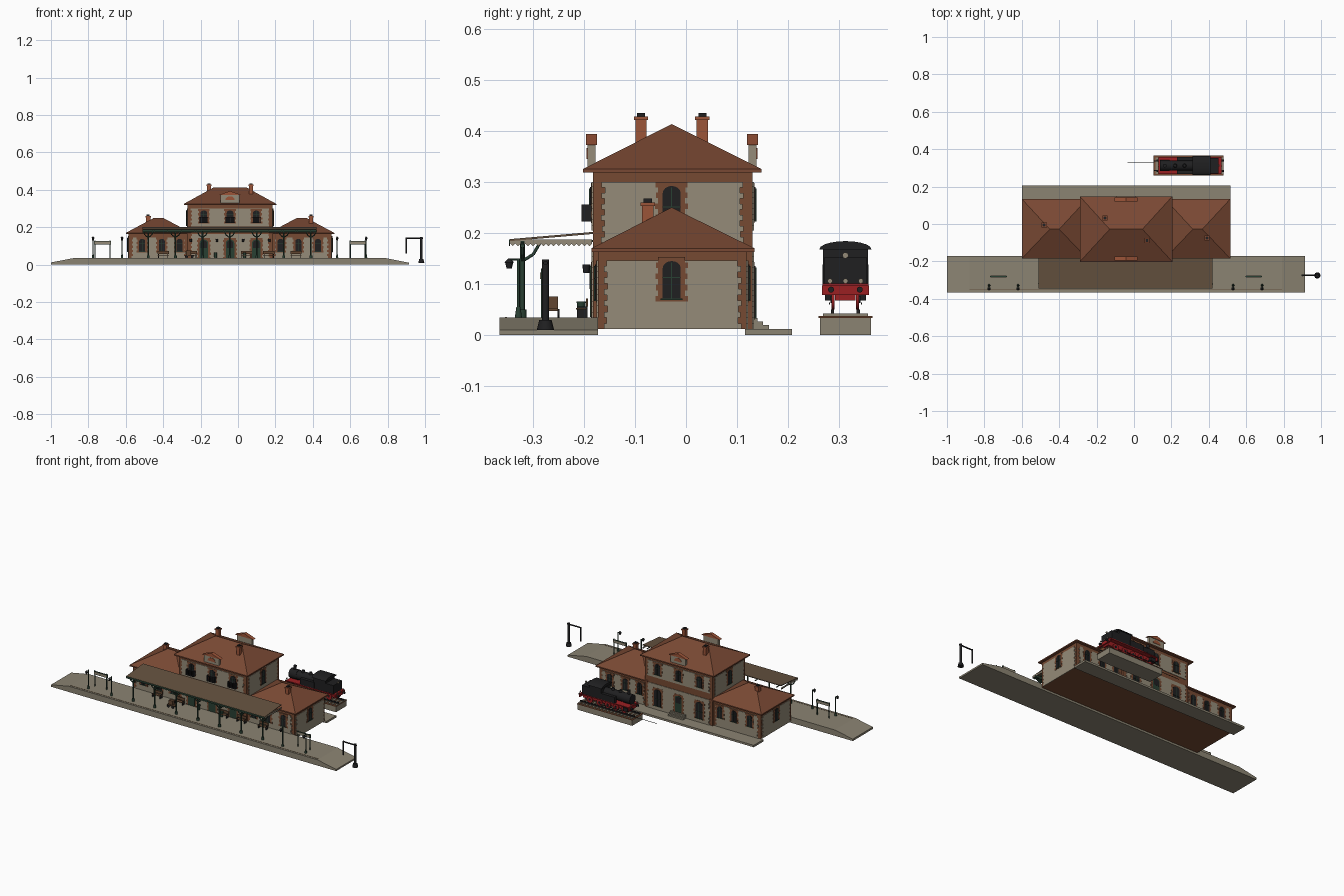
import bpy, bmesh, math, random
from mathutils import Vector

random.seed(4)
cube = bpy.data.objects.get("Cube")
if cube:
    bpy.data.objects.remove(cube)

def material(name, r, g, b):
    mat = bpy.data.materials.new(name)
    mat.use_nodes = True
    mat.diffuse_color = (r, g, b, 1)
    mat.node_tree.nodes["Principled BSDF"].inputs["Base Color"].default_value = (r, g, b, 1)
    return mat

STUCCO = material("grey stucco", .30, .26, .19)
STONE = material("platform stone", .26, .23, .17)
ROOF = material("roof tile", .19, .065, .033)
BRICK = material("brown brick", .18, .068, .032)
CLAY = material("orange clay", .33, .09, .04)
IRON = material("black iron", .014, .014, .015)
GREEN = material("dark green paint", .022, .05, .032)
RED = material("red paint", .33, .014, .016)
CANVAS = material("canopy brown", .13, .085, .05)
WOOD = material("wood", .12, .06, .03)

class Part:
    """One object gathered from simple solids."""
    def __init__(self, name, *mats):
        self.name, self.mats, self.bm = name, mats, bmesh.new()

    def prism(self, pts, frame, d0, d1, m=0):
        low, high = ([self.bm.verts.new(frame(u, v, d)) for u, v in pts] for d in (d0, d1))
        faces = [self.bm.faces.new(low[::-1]), self.bm.faces.new(high)]
        for i in range(len(pts)):
            faces.append(self.bm.faces.new((low[i-1], low[i], high[i], high[i-1])))
        for f in faces:
            f.material_index = m

    def box(self, x0, x1, y0, y1, z0, z1, m=0):
        self.prism([(x0, y0), (x1, y0), (x1, y1), (x0, y1)], lambda u, v, d: (u, v, d), z0, z1, m)

    def rod(self, a, b, r0, r1=None, m=0, n=10):
        a, b = Vector(a), Vector(b)
        rot = (b - a).to_track_quat('Z', 'Y').to_matrix().to_4x4()
        rot.translation = (a + b) / 2
        new = bmesh.ops.create_cone(self.bm, cap_ends=True, segments=n, radius1=r0,
                                    radius2=r0 if r1 is None else r1, depth=(b - a).length, matrix=rot)
        for f in {f for v in new["verts"] for f in v.link_faces}:
            f.material_index, f.smooth = m, len(f.verts) == 4

    def done(self):
        bmesh.ops.recalc_face_normals(self.bm, faces=self.bm.faces)
        mesh = bpy.data.meshes.new(self.name)
        self.bm.to_mesh(mesh)
        self.bm.free()
        for mat in self.mats:
            mesh.materials.append(mat)
        bpy.context.collection.objects.link(bpy.data.objects.new(self.name, mesh))

def facing(axis, pos, sign):
    if axis == "y":
        return lambda u, v, d: (u, pos + sign * d, v)
    return lambda u, v, d: (pos + sign * d, u, v)

def along_x(u, v, d):
    return (d, u, v)

def toothed(u0, u1, z0, z1, amp=.006):
    rows = max(2, round((z1 - z0) / .011))
    def side(u, sign):
        pts = []
        for i in range(rows):
            uu = u + sign * amp * (i % 2 + random.uniform(-.2, .2))
            pts += [(uu, z0 + (z1 - z0) * i / rows), (uu, z0 + (z1 - z0) * (i + 1) / rows)]
        return pts
    return side(u1, -1) + side(u0, 1)[::-1]

def arch(u, z0, z1, w, rise=.4):
    spring = z1 - w * rise
    curve = [(u + w / 2 * math.cos(t * math.pi / 8), spring + w * rise * math.sin(t * math.pi / 8))
             for t in range(9)]
    return [(u - w / 2, z0), (u + w / 2, z0)] + curve

MID = -.0425      # building axis
RIDGE = -.028     # ridge line
walls = Part("brick_walls", BRICK)
plaster = Part("stucco_panels", STUCCO)
surrounds = Part("brick_window_surrounds", BRICK)
windows = Part("windows", IRON, GREEN)
doors = Part("doors", GREEN, IRON, STUCCO)

def opening(frame, u, z0, z1, w, door=False):
    surrounds.prism(toothed(u - w / 2 - .014, u + w / 2 + .014, z0 - .006, z1 + .008, .005), frame, 0, .004)
    if door:
        doors.prism(arch(u, z0, z1, w), frame, 0, .006)
        doors.prism(arch(u, z0 + (z1 - z0) * .55, z1 - .006, w * .75), frame, 0, .007, 1)
        return
    windows.prism(arch(u, z0, z1, w), frame, 0, .006)
    bars = [(u - .001, u + .001, z0, z1 - .003), (u - w / 2, u + w / 2, z0 + .04, z0 + .042),
            (u - w / 2 - .004, u + w / 2 + .004, z0 - .003, z0)]
    for a, b, c, d in bars:
        windows.prism([(a, c), (b, c), (b, d), (a, d)], frame, 0, .008, 1)

# Walls with peeling stucco
walls.box(-.585, .5, -.172, .118, .012, .166)
walls.box(-.27, .185, -.182, .13, .012, .32)
for y, yc, sign in ((-.172, -.182, -1), (.118, .13, 1)):
    wing, centre = facing("y", y, sign), facing("y", yc, sign)
    for s in (-1, 1):
        inner, outer = sorted((MID + s * .24, MID + s * .525))
        plaster.prism(toothed(inner, outer, .012, .146), wing, 0, .003)
        for off in (.47, .365, .27):
            opening(wing, MID + s * off, .07, .138, .032)
    plaster.prism(toothed(-.252, .167, .012, .165), centre, 0, .003)
    plaster.prism(toothed(-.252, .167, .205, .3), centre, 0, .003)
    for off in (-.14, 0, .14):
        opening(centre, MID + off, .225, .29, .036)
        opening(centre, MID + off, .036, .135, .045, door=sign < 0 or off == 0)
for xw, xc, sign in ((.5, .185, 1), (-.585, -.27, -1)):
    wing, centre = facing("x", xw, sign), facing("x", xc, sign)
    plaster.prism(toothed(-.16, .108, .012, .146), wing, 0, .003)
    plaster.prism(toothed(-.165, .112, .16, .3), centre, 0, .003)
    opening(wing, RIDGE, .072, .145, .035)
    opening(centre, RIDGE, .21, .292, .035)
for part in (walls, plaster, surrounds, windows, doors):
    part.done()

# Hipped roofs
def hip_roof(name, x0, x1, y0, y1, eave, ridge0, ridge1, top):
    roof = Part(name, ROOF)
    roof.box(x0, x1, y0, y1, eave - .007, eave)
    v = [roof.bm.verts.new(p) for p in ((x0, y0, eave), (x1, y0, eave), (x1, y1, eave), (x0, y1, eave),
                                        (ridge0, RIDGE, top), (ridge1, RIDGE, top))]
    for ids in ((0, 1, 5, 4), (1, 2, 5), (2, 3, 4, 5), (3, 0, 4)):
        roof.bm.faces.new([v[i] for i in ids])
    roof.done()

hip_roof("centre_roof", -.29, .205, -.202, .148, .325, -.13, .045, .413)
hip_roof("left_wing_roof", .165, .515, -.185, .134, .17, .315, .365, .25)
hip_roof("right_wing_roof", -.6, -.25, -.185, .134, .17, -.45, -.4, .25)

# Chimneys
chimneys = Part("chimneys", CLAY, IRON)
for x, y, z0, z1 in ((-.155, .032, .34, .428), (.07, -.088, .34, .428),
                     (-.48, -.005, .2, .26), (.39, -.075, .2, .26)):
    chimneys.box(x - .011, x + .011, y - .011, y + .011, z0, z1)
    chimneys.box(x - .014, x + .014, y - .014, y + .014, z1 - .007, z1)
    chimneys.box(x - .008, x + .008, y - .008, y + .008, z1, z1 + .007, 1)
chimneys.done()

# Roof parapets on both long sides
parapets = Part("parapets", STUCCO, CLAY)
for y, sign in ((-.185, -1), (.13, 1)):
    frame = facing("y", y, sign)
    parapets.prism([(MID - .05, .32), (MID + .05, .32), (MID + .05, .372), (MID - .05, .372)], frame, -.008, .008)
    parapets.prism([(MID - .062, .372), (MID + .062, .372), (MID, .394)], frame, -.011, .011, 1)
    parapets.prism(arch(MID, .345, .366, .05), frame, 0, .01, 1)
parapets.done()

# Window balconies
balconies = Part("balconies", IRON)
for off in (-.14, 0, .14):
    x = MID + off
    balconies.box(x - .026, x + .026, -.204, -.182, .222, .226)
    balconies.box(x - .026, x + .026, -.204, -.202, .252, .256)
    for i in range(11):
        xx = x - .025 + i * .005
        balconies.box(xx - .001, xx + .001, -.204, -.202, .225, .253)
    for s in (-.025, .025):
        balconies.box(x + s - .001, x + s + .001, -.204, -.182, .225, .256)
balconies.done()

# Platform, back pavement and steps
platform = Part("platform", STONE)
profile = [(-1, 0), (.915, 0), (.915, .01), (.79, .035), (-.88, .035), (-1, .012)]
platform.prism(profile, facing("y", 0, 1), -.365, -.172)
platform.done()
edge = Part("platform_edge_line", CANVAS)
edge.box(-.88, .79, -.354, -.35, .035, .036)
edge.done()
pavement = Part("back_pavement", STONE)
pavement.box(-.6, .515, .115, .207, 0, .012)
for i in range(3):
    pavement.box(MID - .05, MID + .05, .12, .162 - i * .011, .012, .02 + i * .007)
pavement.done()

# Platform canopy
canopy = Part("canopy", CANVAS, GREEN, STUCCO)
canopy.prism([(-.344, .184), (-.182, .198), (-.182, .202), (-.344, .188)], along_x, -.51, .42)
canopy.box(-.51, .42, -.324, -.316, .172, .184, 1)
def scallops(u0, u1, count):
    step = (u1 - u0) / count
    pts = [(u1, .187), (u0, .187)]
    for i in range(count):
        pts += [(u0 + i * step, .179), (u0 + (i + .5) * step, .174)]
    return pts + [(u1, .179)]
canopy.prism(scallops(-.51, .42, 90), facing("y", -.344, -1), 0, .002, 1)
for x in (-.51, .418):
    canopy.prism(scallops(-.344, -.184, 16), along_x, x, x + .002, 2)
canopy.done()
posts = Part("canopy_posts", GREEN)
for i in range(7):
    x = -.48 + i * .145
    posts.rod((x, -.32, .035), (x, -.32, .05), .008)
    posts.rod((x, -.32, .05), (x, -.32, .184), .0045)
    for dx, dy in ((-.03, 0), (.03, 0), (0, .035)):
        posts.rod((x, -.32, .145), (x + dx * .6, -.32 + dy * .6, .158), .003, n=6)
        posts.rod((x + dx * .6, -.32 + dy * .6, .158), (x + dx, -.32 + dy, .182), .003, n=6)
    posts.box(x - .002, x + .002, -.34, -.182, .182, .186)
posts.done()

# Lamps and name boards without lettering
lamps = Part("platform_lamps", GREEN, IRON)
for x in (-.775, -.62, .53, .685):
    lamps.rod((x, -.328, .035), (x, -.328, .15), .003, n=8)
    lamps.rod((x, -.328, .035), (x, -.328, .055), .007, .004)
    lamps.rod((x, -.328, .148), (x, -.346, .148), .002, n=6)
    lamps.rod((x, -.346, .13), (x, -.346, .142), .005, .008, 1, 6)
    lamps.rod((x, -.346, .142), (x, -.346, .15), .01, .002, 1, 6)
for off in (-.21, -.07, .07, .21):
    lamps.rod((MID + off, -.195, .122), (MID + off, -.195, .138), .006, .008, 1, 6)
lamps.done()
boards = Part("station_boards", GREEN, STUCCO)
for x in (-.725, .64):
    boards.box(x - .045, x + .045, -.284, -.278, .107, .126)
    boards.box(x - .042, x + .042, -.286, -.276, .11, .123, 1)
    for s in (-.04, .04):
        boards.rod((x + s, -.281, .035), (x + s, -.281, .13), .003, n=8)
boards.done()

# Benches, luggage and bins
benches = Part("benches", WOOD, IRON)
for x in (-.4, -.25, .045, .165, .31):
    benches.box(x - .03, x + .03, -.215, -.195, .05, .053)
    benches.box(x - .03, x + .03, -.196, -.192, .056, .072)
    for s in (-.025, .025):
        benches.box(x + s - .002, x + s + .002, -.213, -.193, .035, .056, 1)
benches.done()
luggage = Part("luggage_cart", WOOD, IRON)
luggage.box(-.285, -.235, -.275, -.25, .047, .052)
luggage.box(-.278, -.25, -.27, -.25, .052, .076)
for x in (-.275, -.245):
    for y in (-.277, -.251):
        luggage.rod((x, y, .043), (x, y + .003, .043), .008, m=1)
luggage.done()
bins = Part("bins", GREEN)
for x in (-.12, .035):
    bins.rod((x, -.205, .035), (x, -.205, .066), .007, .009)
bins.done()

# Water crane
crane = Part("water_crane", IRON)
crane.rod((.98, -.275, .01), (.98, -.275, .03), .017, .012)
crane.rod((.98, -.275, .03), (.98, -.275, .148), .007)
crane.rod((.99, -.275, .141), (.9, -.275, .141), .004)
crane.rod((.9, -.275, .144), (.9, -.275, .06), .005)
crane.done()

# Track section
track = Part("track", STONE, BRICK, IRON)
track.box(.108, .475, .262, .362, 0, .034)
track.box(.105, .478, .259, .365, .034, .037, 1)
for i in range(16):
    x = .115 + i * .0232
    track.box(x, x + .012, .268, .356, .037, .042)
for y in (.287, .337):
    track.box(.108, .475, y - .003, y + .003, .042, .05, 2)
track.rod((-.035, .33, .04), (.11, .33, .04), .0015, m=2, n=6)
track.done()

# Tank locomotive
loco = Part("locomotive", IRON, RED, STUCCO)
Y = .312
loco.box(.14, .46, Y - .02, Y + .02, .068, .098, 1)
loco.box(.135, .465, Y - .045, Y + .045, .096, .101, 1)
for x in (.132, .46):
    loco.box(x, x + .008, Y - .046, Y + .046, .079, .097, 1)
for end, sign in ((.132, -1), (.468, 1)):
    for s in (-.028, .028):
        loco.rod((end, Y + s, .089), (end + sign * .012, Y + s, .089), .006)
    for s in (-.03, 0, .03):
        loco.rod((end, Y + s, .106), (end + sign * .003, Y + s, .106), .005, m=2)
for x in (.18, .235, .29, .345, .41):
    for s in (-1, 1):
        loco.rod((x, Y + s * .021, .07), (x, Y + s * .027, .07), .02, m=1, n=16)
        loco.rod((x, Y + s * .027, .07), (x, Y + s * .029, .07), .007)
for s in (-.031, .031):
    loco.box(.18, .345, Y + s - .001, Y + s + .001, .06, .064)
    loco.box(.145, .178, Y + s - .009, Y + s + .009, .068, .09)
loco.rod((.145, Y, .132), (.33, Y, .132), .027, n=20)
loco.rod((.14, Y, .132), (.19, Y, .132), .029, n=20)
loco.rod((.165, Y, .155), (.165, Y, .183), .008, .01)
for x in (.22, .27):
    loco.rod((x, Y, .152), (x, Y, .17), .012, .008)
for s in (-.036, .036):
    loco.box(.23, .325, Y + s - .009, Y + s + .009, .101, .138)
loco.box(.32, .4, Y - .044, Y + .044, .101, .172)
loco.box(.4, .452, Y - .042, Y + .042, .101, .152)
loco.rod((.452, Y, .156), (.456, Y, .156), .006, m=2)
roof_arc = [(Y + .051 * math.cos(t), .168 + .016 * math.sin(t)) for t in (i * math.pi / 10 for i in range(11))]
loco.prism(roof_arc, along_x, .312, .408)
loco.done()
